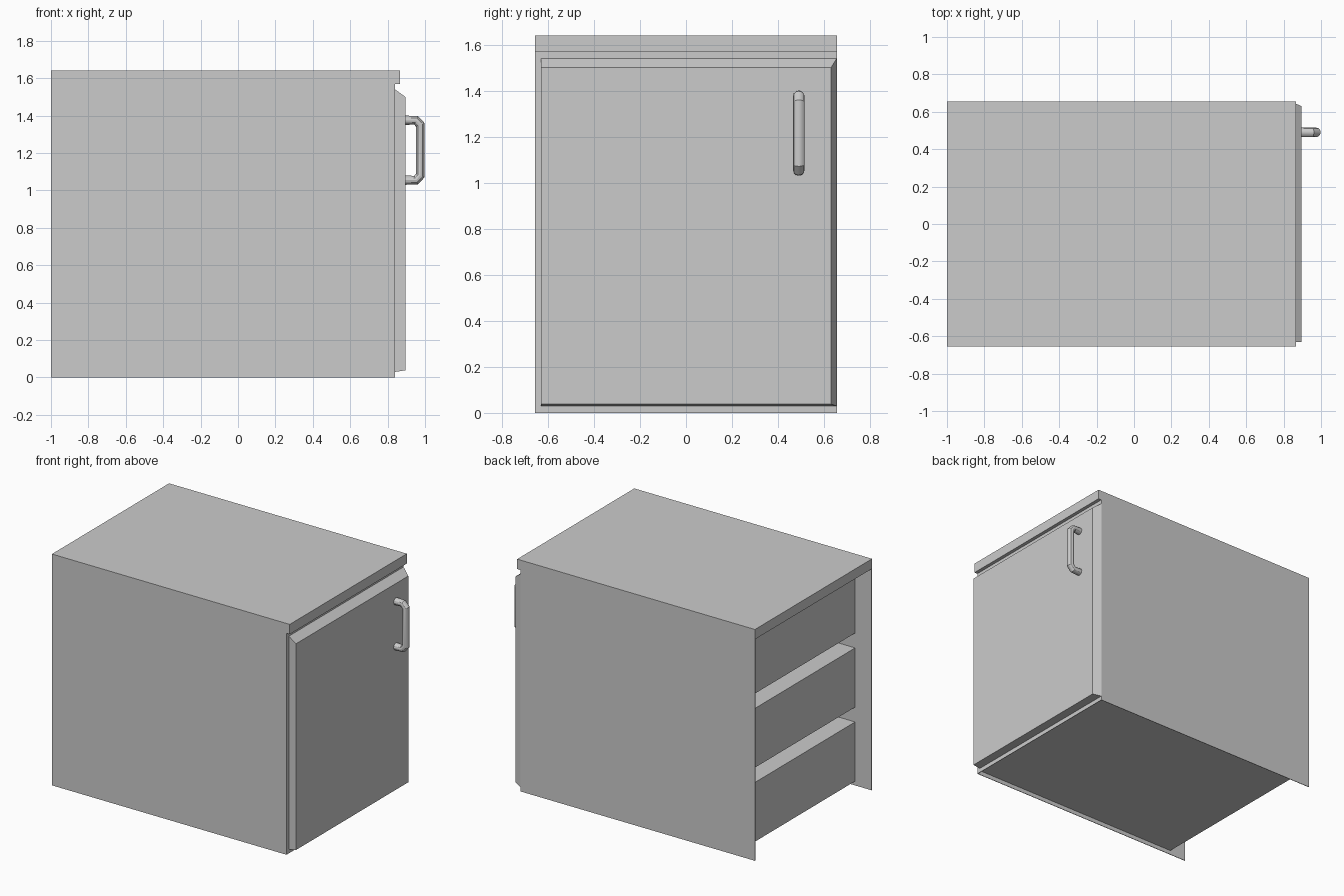
import bpy
import bmesh
from mathutils import Vector

cube = bpy.data.objects.get("Cube")
if cube:
    bpy.data.objects.remove(cube, do_unlink=True)

grey = bpy.data.materials.new("light_grey")
grey.use_nodes = True
colour = (0.6, 0.6, 0.6, 1)
grey.diffuse_color = colour
grey.node_tree.nodes["Principled BSDF"].inputs["Base Color"].default_value = colour

BACK, FRONT, HALF, TOP = -1.0, 0.84, 0.656, 1.64
LIP, TOP_UNDER, SKIN = 0.865, 1.57, 0.004


def add_object(name, bm):
    bmesh.ops.recalc_face_normals(bm, faces=bm.faces)
    mesh = bpy.data.meshes.new(name)
    bm.to_mesh(mesh)
    bm.free()
    mesh.materials.append(grey)
    obj = bpy.data.objects.new(name, mesh)
    bpy.context.collection.objects.link(obj)
    return obj


def box(name, x, y, z):
    bm = bmesh.new()
    bmesh.ops.create_cube(bm, size=1)
    for v in bm.verts:
        v.co = Vector(r[0] if c < 0 else r[1] for c, r in zip(v.co, (x, y, z)))
    return add_object(name, bm)


def side_panel(name, y0, y1):
    """Thin upright sheet with a lip that follows the worktop."""
    outline = [(BACK, 0), (FRONT, 0), (FRONT, TOP_UNDER),
               (LIP, TOP_UNDER), (LIP, TOP), (BACK, TOP)]
    bm = bmesh.new()
    face = bm.faces.new([bm.verts.new((x, y0, z)) for x, z in outline])
    new = bmesh.ops.extrude_face_region(bm, geom=[face])["geom"]
    bmesh.ops.translate(bm, vec=(0, y1 - y0, 0),
                        verts=[v for v in new if isinstance(v, bmesh.types.BMVert)])
    return add_object(name, bm)


# Cabinet shell, open at the rear
inner = HALF - SKIN
side_panel("left_side_panel", inner, HALF)
side_panel("right_side_panel", -HALF, -inner)
box("worktop", (BACK, LIP), (-inner, inner), (TOP_UNDER, TOP))
box("front_frame", (FRONT - SKIN, FRONT), (-inner, inner), (0, TOP_UNDER))

# Three stacked compartments, set in from the rear
for i in range(3):
    bottom = 0.03 + i * 0.525
    box(f"compartment_{i + 1}", (-0.87, FRONT - SKIN), (-inner, inner),
        (bottom, bottom + 0.42))

# Door, sloped along its top, bottom and hinge edge
door = box("door", (FRONT, 0.895), (-0.63, 0.655), (0.03, 1.54))
for v in door.data.vertices:
    if v.co.x > FRONT + 0.01:
        v.co.y = min(v.co.y, 0.63)
        v.co.z = min(max(v.co.z, 0.038), 1.50)

# Bent rod handle
curve = bpy.data.curves.new("door_handle", "CURVE")
curve.dimensions = "3D"
curve.bevel_depth = 0.025
curve.bevel_resolution = 4
curve.use_fill_caps = True
half_path = [(0.89, 0.16), (0.952, 0.16), (0.975, 0.135)]
path = half_path + [(x, -z) for x, z in reversed(half_path)]
spline = curve.splines.new("POLY")
spline.points.add(len(path) - 1)
for p, (x, z) in zip(spline.points, path):
    p.co = (x, 0.49, 1.215 + z, 1)
handle = bpy.data.objects.new("door_handle", curve)
bpy.context.collection.objects.link(handle)
curve.materials.append(grey)
bpy.ops.object.select_all(action="DESELECT")
handle.select_set(True)
bpy.context.view_layer.objects.active = handle
bpy.ops.object.convert(target="MESH")
bpy.ops.object.shade_smooth_by_angle()
